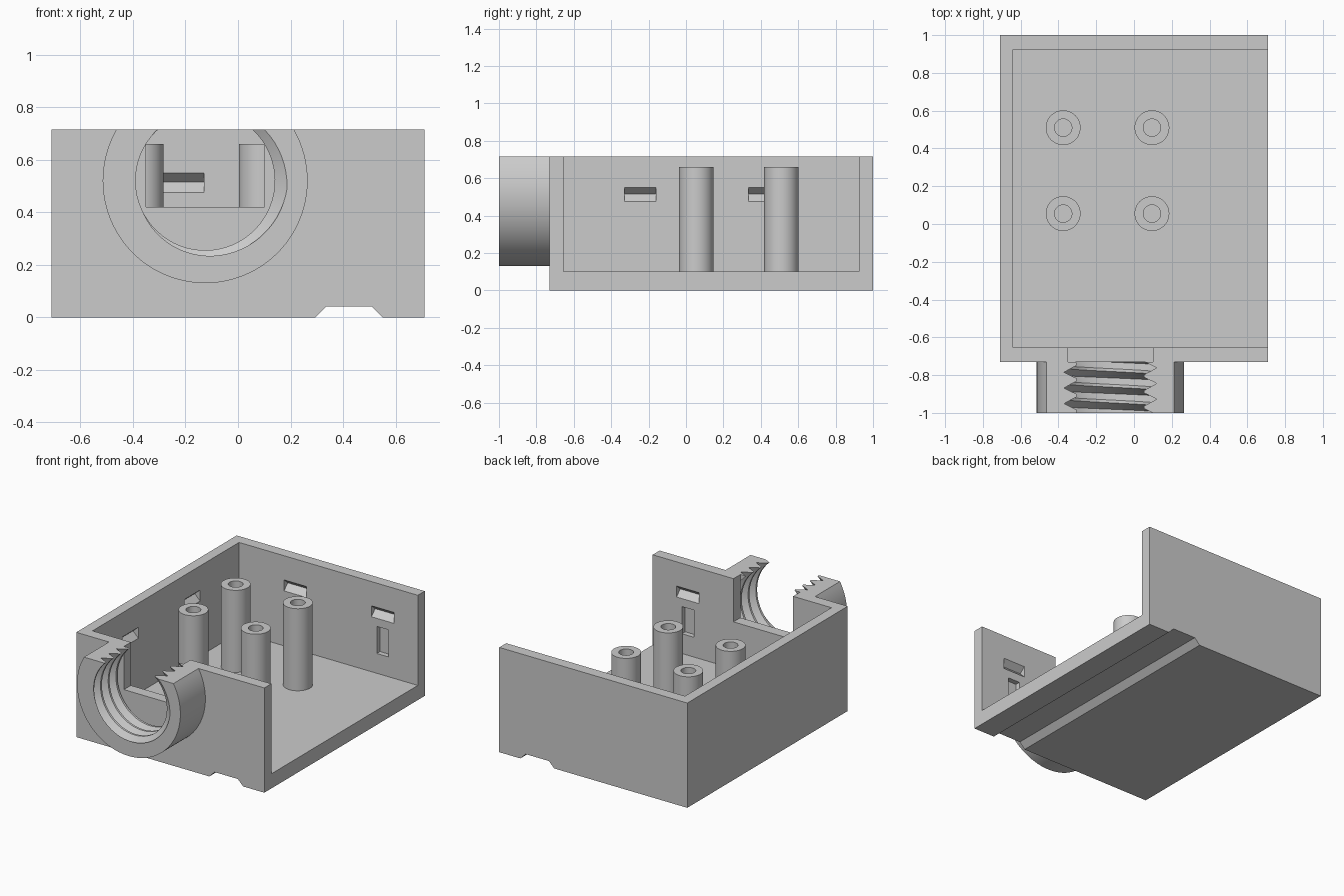
import bpy, bmesh, math
from mathutils import Vector

if "Cube" in bpy.data.objects:
    bpy.data.objects.remove(bpy.data.objects["Cube"])

TOP = 0.715              # height of the open rim
CX, CZ = -0.125, 0.52    # neck axis
PITCH = 0.083

grey = bpy.data.materials.new("plastic_grey")
grey.diffuse_color = (0.6, 0.6, 0.6, 1)
grey.use_nodes = True
grey.node_tree.nodes["Principled BSDF"].inputs["Base Color"].default_value = grey.diffuse_color


def finish(bm, name):
    bmesh.ops.recalc_face_normals(bm, faces=bm.faces[:])
    mesh = bpy.data.meshes.new(name)
    bm.to_mesh(mesh)
    bm.free()
    obj = bpy.data.objects.new(name, mesh)
    obj.data.materials.append(grey)
    bpy.context.collection.objects.link(obj)
    return obj


def prism(name, outline, offset):
    """Extrude a closed outline of 3D points along an offset vector."""
    bm = bmesh.new()
    face = bm.faces.new([bm.verts.new(p) for p in outline])
    new = bmesh.ops.extrude_face_region(bm, geom=[face], use_keep_orig=True)["geom"]
    bmesh.ops.translate(bm, vec=offset, verts=[v for v in new if isinstance(v, bmesh.types.BMVert)])
    return finish(bm, name)


def box(name, x0, x1, y0, y1, z0, z1):
    return prism(name, [(x0, y0, z0), (x1, y0, z0), (x1, y1, z0), (x0, y1, z0)], (0, 0, z1 - z0))


def cut(obj, cutter):
    mod = obj.modifiers.new("cut", 'BOOLEAN')
    mod.operation, mod.solver, mod.object = 'DIFFERENCE', 'EXACT', cutter
    bpy.context.view_layer.objects.active = obj
    bpy.ops.object.modifier_apply(modifier=mod.name)
    bpy.data.objects.remove(cutter)


def smooth(obj, angle=25):
    bpy.ops.object.select_all(action='DESELECT')
    obj.select_set(True)
    bpy.context.view_layer.objects.active = obj
    bpy.ops.object.shade_smooth_by_angle(angle=math.radians(angle))


def clip_pocket(start, along, inward):
    """V-shaped catch pocket running along a wall, starting on its inner face."""
    s, d = Vector(start), Vector(inward)
    sec = [(-0.02, 0.475), (0, 0.475), (0.04, 0.515), (0, 0.55), (-0.02, 0.55)]
    return prism("pocket", [s + d * a + Vector((0, 0, z)) for a, z in sec], Vector(along) * 0.17)


# Housing: block with a dovetail channel underneath, hollowed and open on the right
outline = [(-0.71, 0), (0.295, 0), (0.335, 0.04), (0.51, 0.04), (0.55, 0),
           (0.71, 0), (0.71, TOP), (-0.71, TOP)]
housing = prism("housing", [(x, -0.73, z) for x, z in outline], (0, 1.73, 0))
cut(housing, box("hollow", -0.64, 1.0, -0.655, 0.925, 0.1, 1.0))
cut(housing, box("cable_notch", -0.35, 0.10, -0.8, -0.6, 0.42, 1.0))

# Catch pockets in the left, back and front walls
for y in (-0.33, 0.335):
    cut(housing, clip_pocket((-0.64, y, 0), (0, 1, 0), (-1, 0, 0)))
for x in (-0.30, 0.36):
    cut(housing, clip_pocket((x, 0.925, 0), (1, 0, 0), (0, 1, 0)))
cut(housing, clip_pocket((0.36, -0.655, 0), (1, 0, 0), (0, -1, 0)))

# Upright rectangular pockets below the right-hand catches
cut(housing, box("slot", 0.40, 0.49, 0.9, 0.96, 0.235, 0.42))
cut(housing, box("slot", 0.40, 0.49, -0.69, -0.63, 0.235, 0.42))


def threaded_rod(n=64, turns=7, y0=-0.536, start=141.5):
    """Solid screw along y, used to cut the neck's internal thread."""
    profile = [(-0.034, 0.265), (0, 0.313), (0.034, 0.265)]
    k_count, steps = len(profile), n * turns
    bm = bmesh.new()

    def point(i, dy, r):
        a = math.radians(start) + 2 * math.pi * i / n
        return bm.verts.new((CX + r * math.cos(a), y0 - PITCH * i / n + dy, CZ + r * math.sin(a)))

    cols = []
    for i in range(steps + 1):
        col = [point(i, dy, r) for dy, r in profile]
        # each turn closes onto the turn before it
        col.append(cols[i - n][0] if i >= n else point(i, profile[0][0] + PITCH, profile[0][1]))
        cols.append(col)
    for a, b in zip(cols, cols[1:]):
        for k in range(k_count):
            bm.faces.new((a[k], b[k], b[k + 1], a[k + 1]))
    # pointed end caps
    rim = [e for e in bm.edges if e.is_boundary]
    front = bm.verts.new((CX, -1.3, CZ))
    back = bm.verts.new((CX, -0.3, CZ))
    for e in rim:
        tip = front if e.verts[0].co.y < -0.87 else back
        bm.faces.new((e.verts[0], e.verts[1], tip))
    return finish(bm, "threaded_rod")


# Neck: round collar trimmed flat at the rim, with an internal thread
arc = [math.radians(150 + 240 * i / 64) for i in range(65)]
neck = prism("threaded_neck",
             [(CX + 0.39 * math.cos(a), -1.0, CZ + 0.39 * math.sin(a)) for a in arc], (0, 0.27, 0))
cut(neck, threaded_rod())
smooth(neck)

# Screw posts: tubes standing on the floor
for px in (-0.375, 0.095):
    for py in (0.055, 0.51):
        bm = bmesh.new()
        pts = [(0.092, 0.1), (0.092, 0.66), (0.046, 0.66), (0.046, 0.1)]
        vs = [bm.verts.new((px + r, py, z)) for r, z in pts]
        es = [bm.edges.new(pair) for pair in zip(vs, vs[1:])]
        bmesh.ops.spin(bm, geom=vs + es, cent=(px, py, 0), axis=(0, 0, 1),
                       angle=2 * math.pi, steps=48, use_merge=True)
        bmesh.ops.remove_doubles(bm, verts=bm.verts[:], dist=1e-5)
        smooth(finish(bm, "screw_post"))
